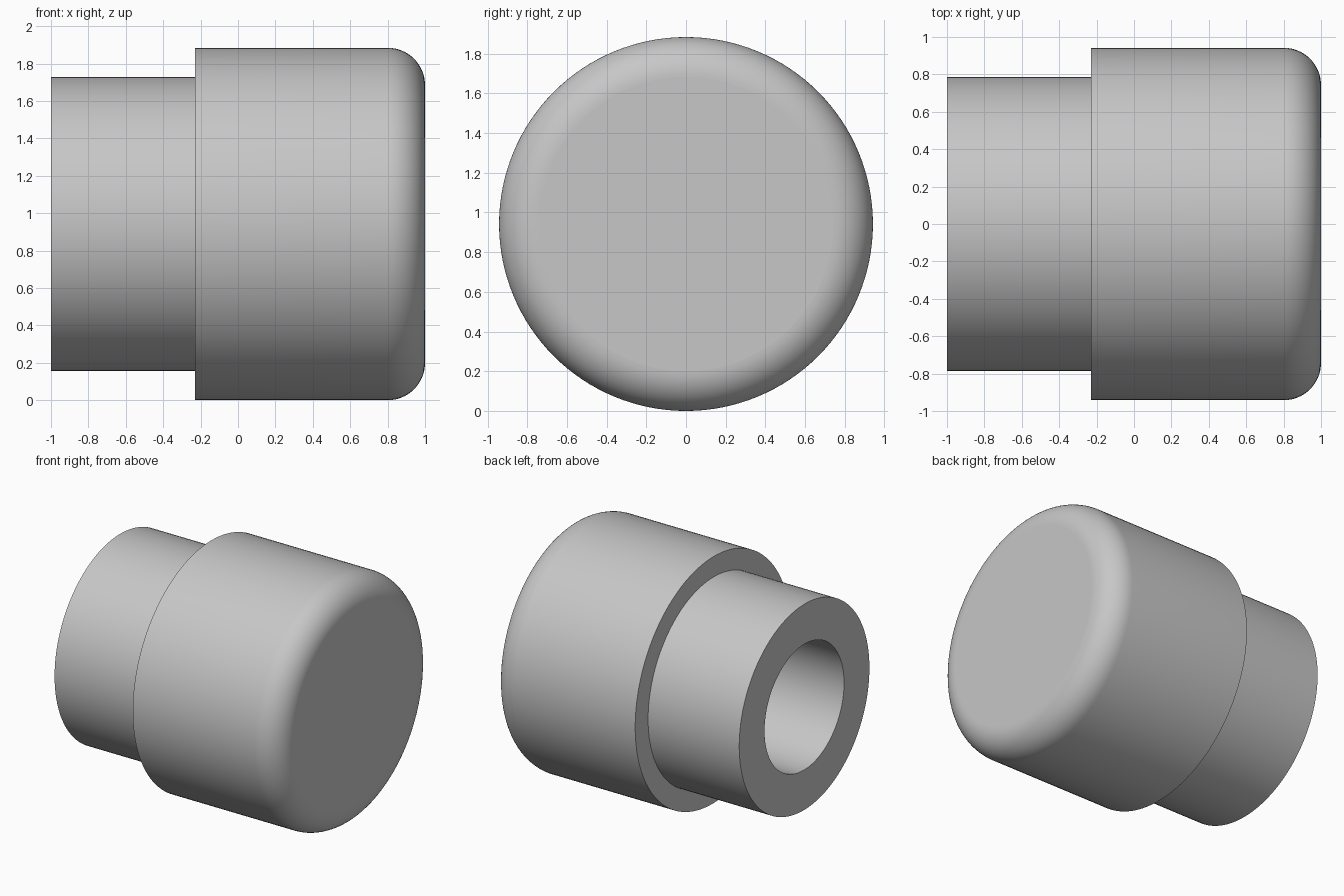
import bpy, bmesh, math
from mathutils import Matrix, Vector

cube = bpy.data.objects.get("Cube")
if cube:
    bpy.data.objects.remove(cube, do_unlink=True)

SIDES = 128
BODY_R, NECK_R, BORE_R, FILLET = 0.942, 0.786, 0.48, 0.2
STEP_X, BORE_END = -0.23, 0.5

grey = bpy.data.materials.new("light grey")
grey.use_nodes = True
colour = (0.57, 0.57, 0.57, 1)
grey.diffuse_color = colour
grey.node_tree.nodes["Principled BSDF"].inputs["Base Color"].default_value = colour

# Half section as (x, radius), from the bore floor round to the closed end
profile = [(BORE_END, 0), (BORE_END, BORE_R), (-1, BORE_R), (-1, NECK_R),
           (STEP_X, NECK_R), (STEP_X, BODY_R)]
for i in range(17):
    a = math.pi / 2 * (1 - i / 16)
    profile.append((1 - FILLET + FILLET * math.cos(a),
                    BODY_R - FILLET + FILLET * math.sin(a)))
profile.append((1, 0))

# Turn the section about the x axis
bm = bmesh.new()
verts = [bm.verts.new((x, 0, r)) for x, r in profile]
edges = [bm.edges.new(pair) for pair in zip(verts, verts[1:])]
bmesh.ops.spin(bm, geom=verts + edges, cent=(0, 0, 0), axis=(1, 0, 0),
               angle=math.tau, steps=SIDES)
bmesh.ops.remove_doubles(bm, verts=bm.verts, dist=0.0001)
bmesh.ops.recalc_face_normals(bm, faces=bm.faces)
bmesh.ops.transform(bm, matrix=Matrix.Translation(Vector((0, 0, BODY_R))), verts=bm.verts)

mesh = bpy.data.meshes.new("stepped_cap")
bm.to_mesh(mesh)
bm.free()
mesh.materials.append(grey)
cap = bpy.data.objects.new("stepped_cap", mesh)
bpy.context.collection.objects.link(cap)

# Smooth round walls, with crisp corners and flat end discs
bpy.ops.object.select_all(action="DESELECT")
cap.select_set(True)
bpy.context.view_layer.objects.active = cap
bpy.ops.object.shade_smooth_by_angle(angle=math.radians(30))
for face in mesh.polygons:
    if abs(face.normal.x) > 0.9999:
        face.use_smooth = False
